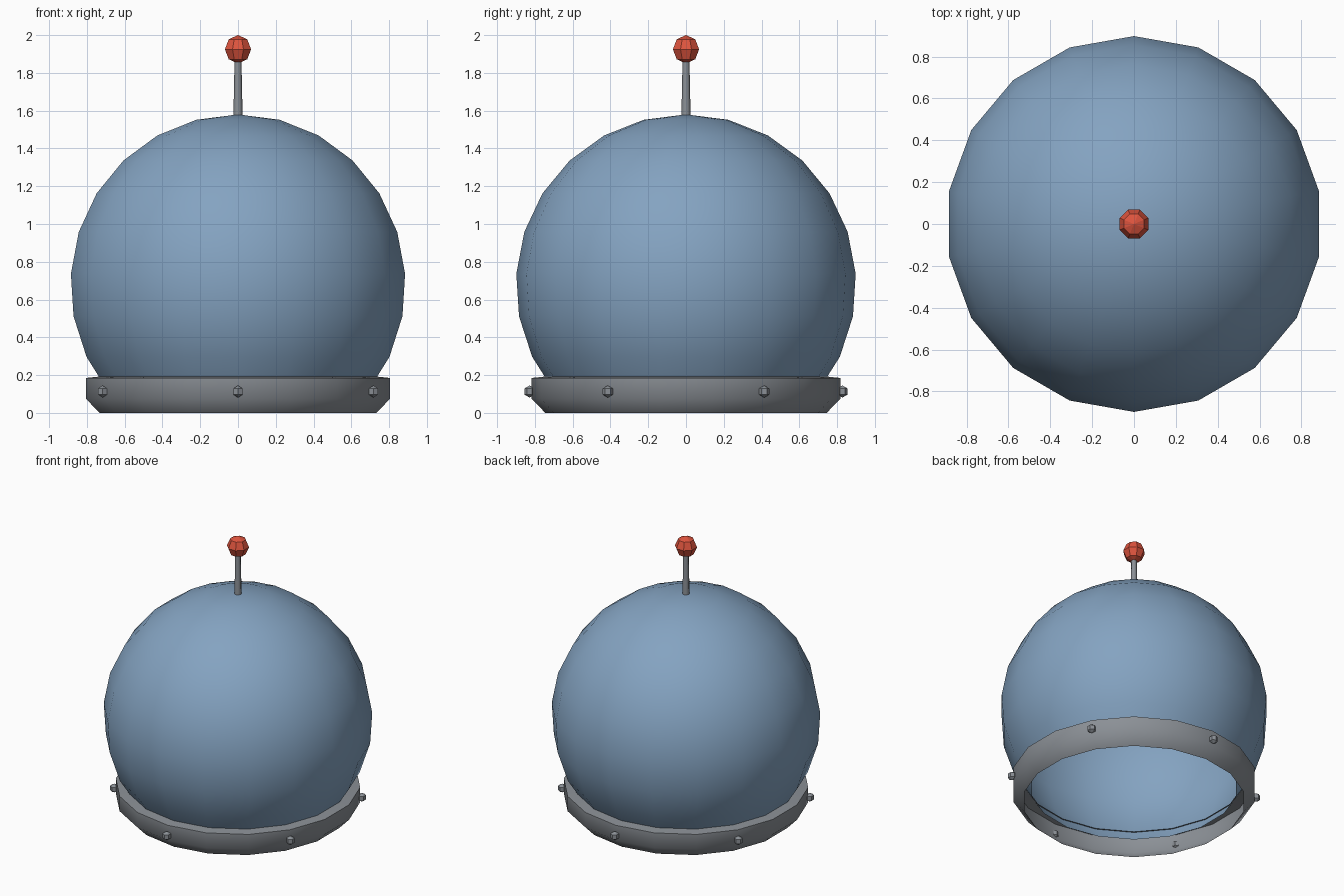
import bpy, bmesh, math

if "Cube" in bpy.data.objects:
    bpy.data.objects.remove(bpy.data.objects["Cube"])


def material(name, rgb):
    m = bpy.data.materials.new(name)
    m.diffuse_color = (*rgb, 1.0)
    m.use_nodes = True
    m.node_tree.nodes["Principled BSDF"].inputs["Base Color"].default_value = m.diffuse_color
    return m


BLUE = material("dusty_blue", (0.231, 0.366, 0.533))
GREY = material("steel_grey", (0.258, 0.279, 0.305))
RED = material("signal_red", (0.73, 0.089, 0.048))


def finish(name, bm, mat, smooth_angle=None):
    bmesh.ops.recalc_face_normals(bm, faces=bm.faces[:])
    mesh = bpy.data.meshes.new(name)
    bm.to_mesh(mesh)
    bm.free()
    mesh.materials.append(mat)
    obj = bpy.data.objects.new(name, mesh)
    bpy.context.collection.objects.link(obj)
    if smooth_angle:
        bpy.ops.object.select_all(action='DESELECT')
        obj.select_set(True)
        bpy.context.view_layer.objects.active = obj
        bpy.ops.object.shade_smooth_by_angle(angle=math.radians(smooth_angle))
    return obj


def lathe(name, profile, sides, mat, smooth_angle=None):
    """Open surface of revolution about z from (radius, height) points."""
    bm = bmesh.new()
    rings = []
    for r, z in profile:
        if r < 1e-5:
            rings.append([bm.verts.new((0, 0, z))] * sides)
        else:
            angles = [math.pi / 2 + math.tau * i / sides for i in range(sides)]
            rings.append([bm.verts.new((r * math.cos(a), r * math.sin(a), z)) for a in angles])
    for low, high in zip(rings, rings[1:]):
        for i in range(sides):
            j = (i + 1) % sides
            corners = list(dict.fromkeys((low[i], low[j], high[j], high[i])))
            bm.faces.new(corners)
    return finish(name, bm, mat, smooth_angle)


def ball(name, centre, radius, sides, rings, mat, turn=0.0, smooth_angle=None):
    profile = [(radius * math.sin(math.pi * k / rings), radius * math.cos(math.pi * k / rings))
               for k in range(rings + 1)]
    obj = lathe(name, profile, sides, mat, smooth_angle)
    obj.location = centre
    obj.rotation_euler.z = turn
    return obj


# Helmet dome: sphere of radius 0.9, open at the neck
STEP = math.radians(14.4)
lathe("helmet_dome",
      [(0.9 * math.sin(k * STEP), 0.68 + 0.9 * math.cos(k * STEP)) for k in range(10)],
      18, BLUE, 40)

# Neck collar, open inside
lathe("neck_collar", [(0.745, 0.0), (0.817, 0.075), (0.817, 0.185), (0.74, 0.193)],
      18, GREY, 60)

# Six collar bolts
for i in range(6):
    a = math.radians(30 + 60 * i)
    ball(f"collar_bolt_{i + 1}", (0.828 * math.cos(a), 0.828 * math.sin(a), 0.113),
         0.032, 6, 3, GREY, a + math.pi / 2)

# Antenna rod and tip
lathe("antenna_rod", [(0.025, 1.54), (0.018, 1.88)], 8, GREY, 50)
ball("antenna_tip", (0, 0, 1.925), 0.075, 8, 4, RED, math.pi / 8)
